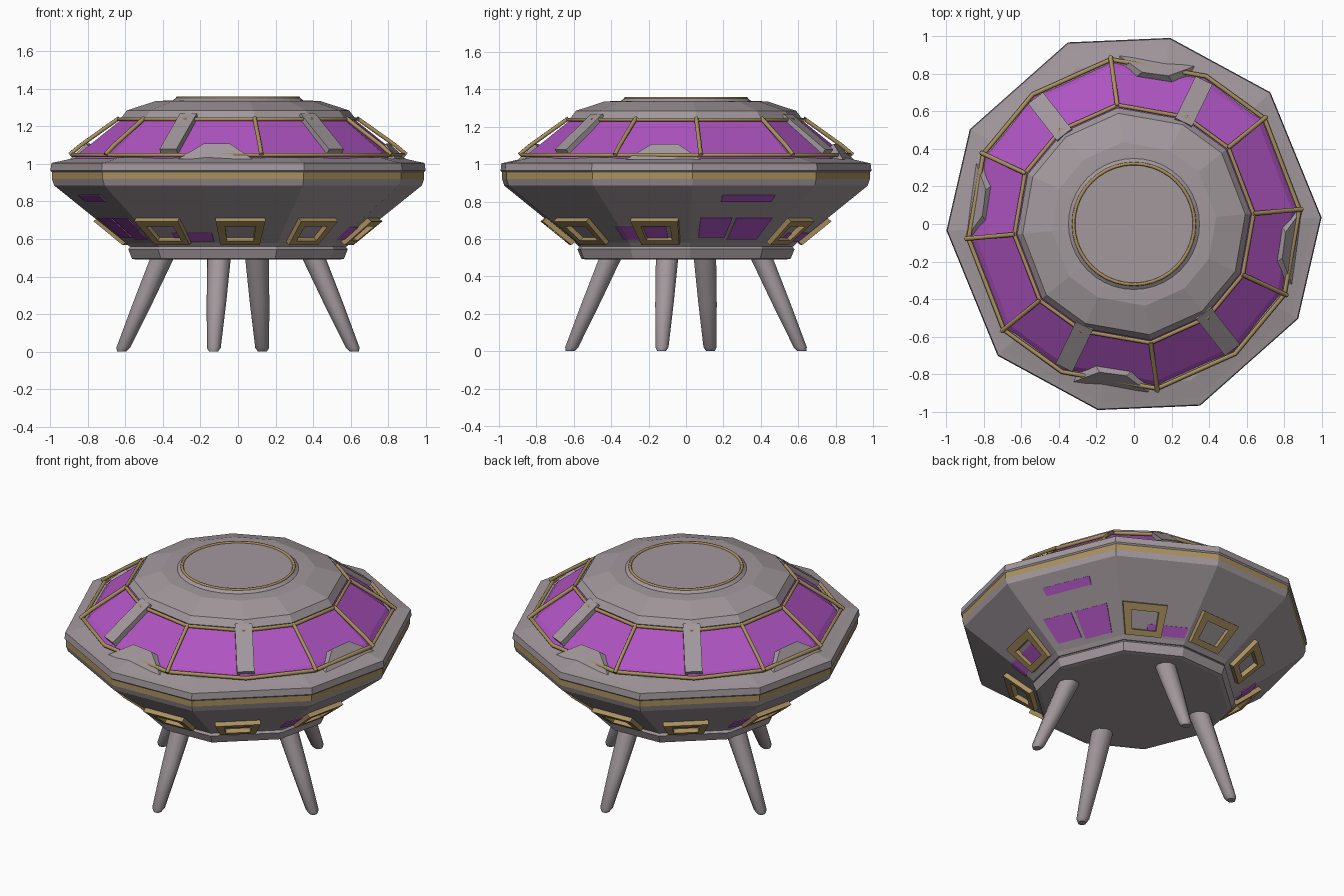
import bpy, bmesh, math
from mathutils import Vector

if "Cube" in bpy.data.objects:
    bpy.data.objects.remove(bpy.data.objects["Cube"])


def material(name, rgb):
    m = bpy.data.materials.new(name)
    m.diffuse_color = (*rgb, 1)
    m.use_nodes = True
    m.node_tree.nodes["Principled BSDF"].inputs["Base Color"].default_value = m.diffuse_color
    return m


GREY = material("warm grey metal", (0.36, 0.315, 0.335))
GOLD = material("dull gold trim", (0.40, 0.28, 0.115))
PURPLE = material("purple glass", (0.43, 0.09, 0.54))


def add(name, bm, *mats):
    bmesh.ops.recalc_face_normals(bm, faces=bm.faces)
    me = bpy.data.meshes.new(name)
    bm.to_mesh(me)
    bm.free()
    for m in mats:
        me.materials.append(m)
    ob = bpy.data.objects.new(name, me)
    bpy.context.collection.objects.link(ob)
    return ob


def polar(r, az, z):
    a = math.radians(az)
    return Vector((r * math.cos(a), r * math.sin(a), z))


def loft(name, outline, profile, *mats):
    """Stack scaled copies of an irregular outline; profile = (radius, z, band material)."""
    bm = bmesh.new()
    rings = [[bm.verts.new(polar(r * f, a, z)) for a, f in outline] for r, z, _ in profile]
    n = len(outline)
    for i in range(len(rings) - 1):
        for j in range(n):
            k = (j + 1) % n
            f = bm.faces.new((rings[i][j], rings[i][k], rings[i + 1][k], rings[i + 1][j]))
            f.material_index = profile[i][2]
    bm.faces.new(rings[0][::-1])
    bm.faces.new(rings[-1])
    return add(name, bm, *mats)


def half_turn(items):
    return items + [(a + 180, f) for a, f in items]


# irregular ten-sided hull and twelve-sided canopy outlines
HULL = half_turn([(2, 1.0), (44, 1.01), (79, 1.01), (110, 1.03), (150, 1.01)])
CANOPY = half_turn([(5, 1.0), (39, 1.01), (64, 0.99), (98, 1.0), (128, 0.99), (155, 1.0)])

# hull with gold stripe round the rim
loft("hull", HULL, [(0.58, 0.56, 0), (0.60, 0.58, 0), (0.98, 0.885, 0), (0.992, 0.92, 1),
                    (0.992, 0.957, 0), (1.0, 0.965, 0), (0.995, 1.005, 0), (0.96, 1.012, 0),
                    (0.86, 1.035, 0)], GREY, GOLD)
loft("base_ring", HULL, [(0.54, 0.49, 0), (0.565, 0.495, 0), (0.585, 0.545, 0),
                         (0.565, 0.57, 0)], GREY)

# glass canopy and roof cap
loft("canopy_glass", CANOPY, [(0.87, 1.03, 0), (0.845, 1.06, 0), (0.625, 1.235, 0)], PURPLE)
loft("roof_cap", CANOPY, [(0.61, 1.225, 0), (0.625, 1.245, 0), (0.595, 1.285, 0),
                          (0.44, 1.335, 0), (0.37, 1.338, 0)], GREY)
ROUND = [(i * 360 / 40, 1.0) for i in range(40)]
loft("roof_disc", ROUND, [(0.36, 1.33, 0), (0.33, 1.352, 0)], GREY)


# gold bars as bevelled curves
def bar(name, pts, radius, cyclic=False):
    cu = bpy.data.curves.new(name, 'CURVE')
    cu.dimensions = '3D'
    cu.bevel_depth = radius
    cu.bevel_resolution = 1
    cu.use_fill_caps = True
    sp = cu.splines.new('POLY')
    sp.points.add(len(pts) - 1)
    for p, co in zip(sp.points, pts):
        p.co = (*co, 1)
    sp.use_cyclic_u = cyclic
    cu.materials.append(GOLD)
    ob = bpy.data.objects.new(name, cu)
    bpy.context.collection.objects.link(ob)


bar("roof_disc_trim", [polar(0.322, a, 1.352) for a, _ in ROUND], 0.009, True)
bar("canopy_lower_trim", [polar(0.885 * f, a, 1.048) for a, f in CANOPY], 0.012, True)
bar("canopy_upper_trim", [polar(0.64 * f, a, 1.238) for a, f in CANOPY], 0.011, True)


# grey and gold canopy posts
def beam(name, a, b, width, depth):
    bm = bmesh.new()
    along = (b - a).normalized()
    side = along.cross(Vector((0, 0, 1))).normalized()
    out = side.cross(along)
    for p in (a, b):
        for s in (-1, 1):
            for t in (-1, 1):
                bm.verts.new(p + side * s * width / 2 + out * t * depth / 2)
    bmesh.ops.convex_hull(bm, input=bm.verts)
    return add(name, bm, GREY)


for i, (az, f) in enumerate(CANOPY):
    if az % 180 in (64, 128):
        beam(f"grey_post_{i}", polar(0.85 * f, az, 1.065), polar(0.60 * f, az, 1.255), 0.10, 0.035)
    else:
        bar(f"gold_post_{i}", [polar(0.90 * f, az, 1.05), polar(0.84 * f, az, 1.10),
                               polar(0.635 * f, az, 1.245)], 0.012)

# low fairings rising from the rim over the glass
for i, az in enumerate((82, 172, 262, 352)):
    bm = bmesh.new()
    for s in (-1, 1):
        bm.verts.new(polar(0.90, az + s * 13, 1.025))
        bm.verts.new(polar(0.74, az + s * 11, 1.03))
        bm.verts.new(polar(0.81, az + s * 5, 1.108))
    bmesh.ops.convex_hull(bm, input=bm.verts)
    add(f"rim_fairing_{i}", bm, GREY)


# point on the sloping lower hull, lifted outwards
def hull_point(az, z, lift):
    ring = [(a, f) for a, f in HULL] + [(HULL[0][0] + 360, HULL[0][1])]
    az = (az - 2) % 360 + 2
    r = 0.60 + (z - 0.58) * 0.38 / 0.305
    for (a0, f0), (a1, f1) in zip(ring, ring[1:]):
        if a0 <= az <= a1:
            p, q, d = polar(r * f0, a0, z), polar(r * f1, a1, z), polar(1, az, 0)
            e = q - p
            t = (p.y * d.x - p.x * d.y) / (e.x * d.y - e.y * d.x)
            n = Vector((e.y, -e.x, -0.8 * e.length)).normalized()
            return p + e * t + n * lift


# plate that follows the hull; taper narrows its lower edge
def patch(name, az0, az1, z0, z1, lift, depth, mat):
    bm = bmesh.new()
    cols = 8
    grid = []
    for i in range(cols + 1):
        az = az0 + (az1 - az0) * i / cols
        grid.append([[bm.verts.new(hull_point(az, z, l)) for z in (z0, z1)]
                     for l in (lift, lift - depth)])
    for a, b in zip(grid, grid[1:]):
        bm.faces.new((a[0][0], b[0][0], b[0][1], a[0][1]))
        bm.faces.new((a[1][1], b[1][1], b[1][0], a[1][0]))
        for k in (0, 1):
            bm.faces.new((a[0][k], a[1][k], b[1][k], b[0][k]))
    for c in (grid[0], grid[-1]):
        bm.faces.new((c[0][0], c[0][1], c[1][1], c[1][0]))
    return add(name, bm, mat)


for turn in (0, 180):
    # gold window frames
    for c in (55, 91, 125, 167):
        a = c + turn
        for part, box in {"left": (a - 10, a - 6.5, 0.59, 0.71), "right": (a + 6.5, a + 10, 0.59, 0.71),
                          "top": (a - 10, a + 10, 0.683, 0.712),
                          "bottom": (a - 10, a + 10, 0.585, 0.608)}.items():
            patch(f"window_frame_{a}_{part}", *box, 0.028, 0.04, GOLD)
    # purple lower windows and slot light
    for k, box in enumerate([(6, 20, 0.61, 0.715), (22, 38, 0.60, 0.715), (57, 78, 0.59, 0.632),
                             (148, 171, 0.60, 0.665), (13, 33, 0.80, 0.835)]):
        patch(f"lower_window_{turn}_{k}", box[0] + turn, box[1] + turn, box[2], box[3],
              0.005, 0.008, PURPLE)

# splayed tapering legs
for i in range(4):
    q = math.radians(90 * i)
    spin = lambda x, y, z: Vector((x * math.cos(q) - y * math.sin(q), x * math.sin(q) + y * math.cos(q), z))
    top, foot = spin(0.395, -0.10, 0.52), spin(0.62, -0.13, 0.0)
    bm = bmesh.new()
    rings = []
    for t, r in ((0, 0.064), (0.5, 0.052), (0.96, 0.037), (1, 0.024)):
        c = top.lerp(foot, t)
        rings.append([bm.verts.new(c + polar(r, k * 36, 0)) for k in range(10)])
    for a, b in zip(rings, rings[1:]):
        for k in range(10):
            bm.faces.new((a[k], a[(k + 1) % 10], b[(k + 1) % 10], b[k]))
    bm.faces.new(rings[0])
    bm.faces.new(rings[-1])
    leg = add(f"leg_{i}", bm, GREY)
    bpy.ops.object.select_all(action='DESELECT')
    leg.select_set(True)
    bpy.context.view_layer.objects.active = leg
    bpy.ops.object.shade_smooth_by_angle(angle=math.radians(40))
